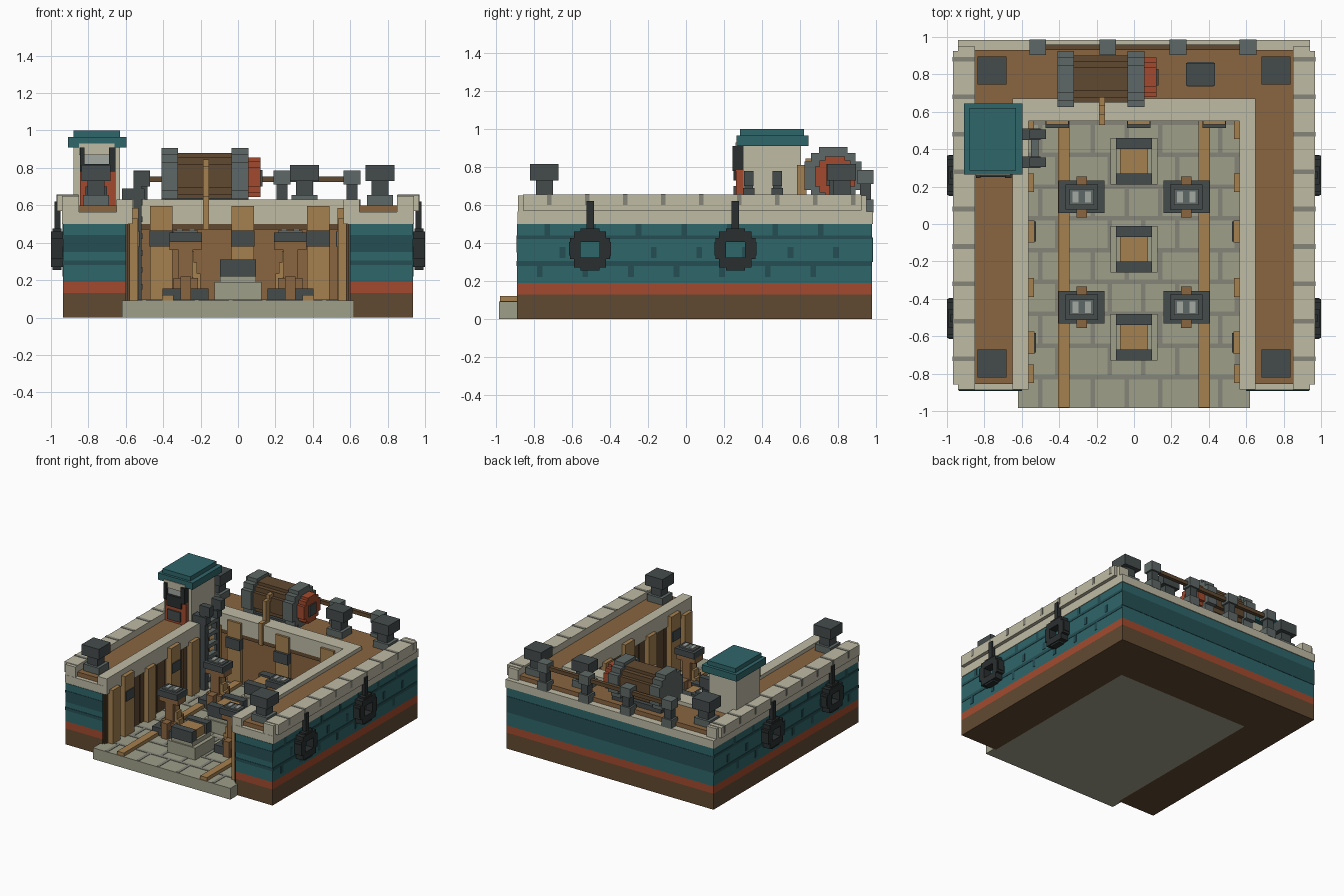
import bpy, bmesh

if "Cube" in bpy.data.objects:
    bpy.data.objects.remove(bpy.data.objects["Cube"])

HEX = dict(teal="2f666a", teal_dark="254f54", cream="bfbba5", joint="85857a", stone="9f9f8a",
           wood="8a6540", brown="614a31", tan="a68150", iron="454c4c", steel="5f6967",
           black="2a2f2f", red="a34a2e", plate="a3a8a2")


def material(name):
    m = bpy.data.materials.get(name)
    if not m:
        m = bpy.data.materials.new(name)
        rgb = [int(HEX[name][i:i + 2], 16) / 255 for i in (0, 2, 4)]
        m.diffuse_color = [((c + .055) / 1.055) ** 2.4 for c in rgb] + [1]
        m.use_nodes = True
        m.node_tree.nodes["Principled BSDF"].inputs["Base Color"].default_value = m.diffuse_color
    return m


def part(name, color, boxes, mirror=False):
    """One object from (x0, x1, y0, y1, z0, z1) boxes, optionally mirrored in x."""
    if mirror:
        boxes = boxes + [(-b[1], -b[0]) + tuple(b[2:]) for b in boxes]
    bm = bmesh.new()
    for x0, x1, y0, y1, z0, z1 in boxes:
        vs = bmesh.ops.create_cube(bm, size=1)["verts"]
        for v in vs:
            v.co = ((x0 + x1) / 2 + v.co.x * (x1 - x0), (y0 + y1) / 2 + v.co.y * (y1 - y0),
                    (z0 + z1) / 2 + v.co.z * (z1 - z0))
    me = bpy.data.meshes.new(name)
    bm.to_mesh(me)
    bm.free()
    me.materials.append(material(color))
    ob = bpy.data.objects.new(name, me)
    bpy.context.collection.objects.link(ob)
    return ob


def cbox(x, y, w, d, z0, z1):
    return (x - w / 2, x + w / 2, y - d / 2, y + d / 2, z0, z1)


def u_shape(xi, xo, yf, yi, yb, z0, z1):
    return [(xi, xo, yf, yb, z0, z1), (-xo, -xi, yf, yb, z0, z1), (-xi, xi, yi, yb, z0, z1)]


def disc(x0, x1, y, z, r):
    """Stepped round drum along x."""
    return [(x0, x1, y - r * a, y + r * a, z - r * b, z + r * b)
            for a, b in ((1, .5), (.78, .8), (.5, 1))]


# Hull bands
part("hull_keel", "brown", u_shape(.60, .935, -.89, .57, .98, 0, .13))
part("hull_red_band", "red", u_shape(.60, .935, -.89, .57, .98, .13, .19))
part("hull_teal", "teal", u_shape(.60, .935, -.89, .57, .98, .19, .50))
e = .003
part("hull_plate_lines", "teal_dark",
     [b for z0, z1 in ((.28, .305), (.42, .44)) for b in
      u_shape(.61, .935 + e, -.889, .6, .979, z0, z1)])
part("hull_end_bands", "teal_dark",
     [(.60, .935, -.89 - e, -.88, .35, .44), (.60, .935, -.89 - e, -.88, .28, .305)], True)
part("hull_back_band", "teal_dark", [(-.935, .935, .97, .98 + e, .30, .43)])
part("hull_plate_joints", "teal_dark",
     [cbox(.93, -.77 + .24 * i + off, .015, .03, z0, z1) for i in range(7)
      for off, z0, z1 in ((0, .22, .28), (.12, .32, .38), (.04, .44, .50))], True)

# Coping, deck and rims
part("coping_base", "cream", u_shape(.60, .94, -.887, .57, .985, .50, .565))
part("deck", "wood", u_shape(.64, .86, -.855, .66, .93, .565, .60))
part("outer_rim", "cream", [(.85, .968, -.858, .925, .57, .655), (.85, .94, -.885, .95, .565, .65)], True)
part("inner_rim", "cream", u_shape(.565, .65, -.885, .55, .67, .50, .63)[2:]
     + [(s * .565, s * .65, -.885, .67, .50, .63) if s > 0 else (-.65, -.565, -.885, .67, .50, .63)
        for s in (1, -1)])
part("rim_joints", "joint",
     [cbox(.912, -.72 + .2 * i, .117, .025, .60, .655 + e) for i in range(9)], True)

# Dock floor with stone joints
part("dock_floor", "stone", [(-.60, .60, -.89, .57, 0, .092), (-.62, .62, -.985, -.89, 0, .092)])
ys = [-.82 + .17 * i for i in range(9)]
part("floor_joints", "joint",
     [(-.58, .58, y - .012, y + .012, .08, .092 + e) for y in ys]
     + [cbox(x + (.09 if i % 2 else 0), y - .085, .024, .146, .08, .092 + e)
        for i, y in enumerate(ys) for x in (-.5, -.22, -.04, .14, .46)])
part("floor_rails", "tan", [(.345, .405, -.98, .55, .085, .12)], True)

# Timber lining
part("side_lining", "brown", [(.588, .605, -.88, .57, .09, .53)], True)
part("side_planks", "brown", [(.578, .59, -.87 + .11 * i, -.775 + .11 * i, .09, .50) for i in range(13)], True)
part("back_lining", "wood", [(-.588, .588, .56, .575, .09, .50)])
part("back_waling", "brown", [(-.57, .57, .55, .565, .47, .50)])
posts_y = (-.80, -.635, -.34, -.04, .22, .505)
part("side_posts", "tan", [cbox(.563, y, .055, .10, .09, .53) for y in posts_y]
     + [cbox(.555, y, .045, .12, .09, .585) for y in (-.635, -.04)], True)
part("side_brackets", "iron", [cbox(.555, y, .06, .105, .38, .46) for y in (-.635, -.04)], True)
back_x = (-.41, .025, .43)
part("back_posts", "tan", [cbox(x, .55, .12, .035, .09, .595) for x in back_x])
part("back_brackets", "iron", [cbox(x, .54, .125, .055, .38, .465) for x in back_x])

# Keel blocks
keel_y = (.335, -.135, -.605)
part("keel_block_bases", "stone", [b for y in keel_y for b in
     (cbox(0, y, .25, .25, .09, .19), cbox(0, y, .19, .23, .19, .225))])
part("keel_block_timbers", "tan", [cbox(0, y, .15, .13, .22, .295) for y in keel_y])
part("keel_block_cheeks", "iron", [cbox(0, y + s * .095, .19, .06, .22, .31) for y in keel_y for s in (1, -1)])

# Side shores
shores = [(s * .28, y, s) for s in (1, -1) for y in (.145, -.445)]
part("shore_feet", "iron", [cbox(x, y, .245, .175, .09, .155) for x, y, s in shores])
part("shore_columns", "wood", [b for x, y, s in shores for b in
     (cbox(x, y, .13, .12, .155, .21), cbox(x, y, .075, .09, .2, .38),
      cbox(x, y, .17, .10, .36, .41), cbox(x, y, .055, .22, .09, .22))])
part("shore_braces", "tan", [cbox(x - s * (.06 - .018 * i), y, .04, .06, .155 + .06 * i, .235 + .06 * i)
     for x, y, s in shores for i in range(3)])
part("shore_heads", "iron", [cbox(x, y, .175, .135, .405, .455) for x, y, s in shores])
part("shore_head_pads", "steel", [cbox(x, y, .13, .085, .45, .465) for x, y, s in shores])
part("shore_head_plates", "plate", [cbox(x + d, y, .032, .06, .46, .472) for x, y, s in shores for d in (-.034, .034)])

# Bollards
bollards = [(s * .76, y) for s in (1, -1) for y in (-.745, .82)] + [(.355, .80)]
part("bollard_bases", "steel", [cbox(x, y, .14, .13, .60, .655) for x, y in bollards])
part("bollard_posts", "iron", [cbox(x, y, .09, .09, .65, .735) for x, y in bollards])
part("bollard_caps", "iron", [cbox(x, y, .155, .15 if abs(x) > .5 else .12, .73, .815) for x, y in bollards])

# Back railing
rail_x = (-.515, -.14, .235, .61)
part("railing_posts", "iron", [cbox(x, .945, .06, .06, .56, .72) for x in rail_x])
part("railing_heads", "steel", [b for x in rail_x for b in
     (cbox(x, .945, .09, .085, .71, .785), cbox(x, .945, .09, .085, .56, .63))])
part("railing_bar", "brown", [(-.53, .63, .93, .96, .725, .755)])

# Winch with rope
part("winch_drum", "brown", disc(-.33, -.03, .775, .755, .125))
part("winch_flanges", "steel", disc(-.41, -.32, .775, .755, .15) + disc(-.035, .055, .775, .755, .15))
part("winch_motor", "red", disc(.05, .12, .785, .75, .105))
part("winch_hub", "iron", [cbox(.12, .785, .02, .09, .70, .79)])
part("winch_bed", "iron", [(-.39, .05, .68, .88, .59, .64)])
part("winch_rope", "tan", [(-.187, -.155, .63, .70, .79, .845), (-.187, -.155, .585, .635, .62, .81),
                           (-.187, -.155, .53, .56, .47, .63), (-.187, -.155, .53, .63, .62, .65)])

# Control cabin
part("cabin_body", "cream", [(-.88, -.63, .30, .605, .59, .91), (-.85, -.66, .26, .31, .87, .93)])
part("cabin_roof", "teal", [(-.91, -.595, .265, .645, .91, .965), (-.88, -.63, .285, .62, .96, 1.0)])
part("cabin_console", "red", [(-.845, -.655, .262, .305, .60, .785)])
part("cabin_window_frame", "black", [(-.845, -.82, .245, .305, .78, .91), (-.69, -.655, .245, .305, .78, .91),
                                     (-.82, -.69, .25, .305, .73, .82)])
part("cabin_window", "plate", [(-.82, -.69, .27, .305, .82, .91)])
part("cabin_vent", "iron", [(-.815, -.70, .25, .265, .62, .70)])

# Ladder
part("ladder_stiles", "iron", [b for y in (.33, .48) for b in
     ((-.56, -.515, y - .022, y + .022, .09, .72), (-.62, -.50, y - .03, y + .03, .63, .69),
      (-.56, -.47, y - .025, y + .025, .70, .78))])
part("ladder_rungs", "steel", [(-.55, -.51, .34, .47, .15 + .09 * i, .18 + .09 * i) for i in range(6)])

# Hull fenders on ropes
fy = (-.505, .26)
rings = []
for y in fy:
    for s in (1, -1):
        rings += [cbox(.968, y + s * .0775, .064, .055, .315, .425),
                  cbox(.968, y + s * .095, .05, .03, .335, .405),
                  cbox(.968, y, .064, .17, .365 + s * .068 - .027, .365 + s * .068 + .027),
                  cbox(.968, y, .05, .10, .365 + s * .095 - .015, .365 + s * .095 + .015)]
part("fender_rings", "black", rings, True)
part("fender_ropes", "black", [cbox(.965, y, .03, .04, .44, .62) for y in fy], True)
